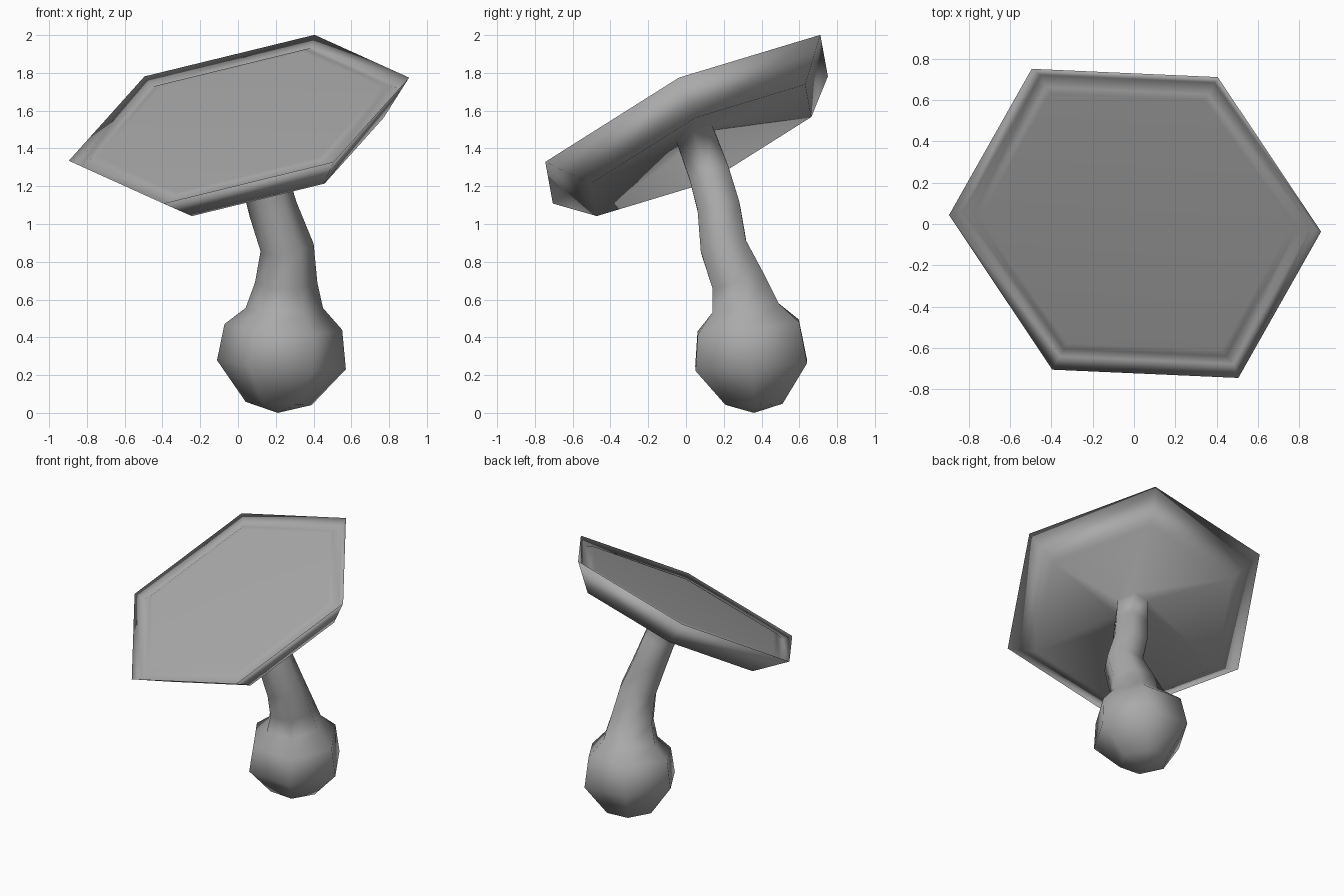
import bpy
import bmesh
from math import cos, sin, tau
from mathutils import Vector

cube = bpy.data.objects.get("Cube")
if cube:
    bpy.data.objects.remove(cube, do_unlink=True)

SIDES = 6
grey = bpy.data.materials.new("plain_grey")
grey.use_nodes = True
colour = (0.4, 0.4, 0.4, 1)
grey.diffuse_color = colour
grey.node_tree.nodes["Principled BSDF"].inputs["Base Color"].default_value = colour


def ring(bm, centre, normal, radius, hint):
    """Hexagon of vertices around a centre, first corner towards the hint."""
    n = Vector(normal).normalized()
    u = Vector(hint)
    u = (u - n * u.dot(n)).normalized()
    v = n.cross(u)
    return [bm.verts.new(Vector(centre) + radius * (u * cos(tau * i / SIDES) + v * sin(tau * i / SIDES)))
            for i in range(SIDES)]


def bridge(bm, lower, upper):
    for i in range(SIDES):
        j = (i + 1) % SIDES
        bm.faces.new((lower[i], lower[j], upper[j], upper[i]))


tilt = Vector((-0.233, -0.421, 0.877)).normalized()
rim_centre = Vector((0.005, 0.003, 1.555))
across = (0.90, -0.04, 0.22)
rim_radius = 0.928

# Bulb and bent stem: centre, axis, radius; the last ring joins the underside
stem_path = [
    ((0.215, 0.36, 0.05), (0.05, -0.02, 1), 0.175),
    ((0.23, 0.345, 0.255), (0.07, -0.07, 1), 0.342),
    ((0.24, 0.33, 0.455), (0.05, -0.12, 1), 0.312),
    ((0.245, 0.315, 0.555), (0, -0.14, 1), 0.205),
    ((0.255, 0.28, 0.69), (0, -0.25, 1), 0.165),
    ((0.26, 0.20, 0.875), (-0.15, -0.25, 1), 0.142),
    ((0.185, 0.175, 1.08), (-0.3, -0.2, 1), 0.130),
    ((0.135, 0.125, 1.26), (-0.3, -0.3, 1), 0.125),
    ((0.06, 0.05, 1.465), tilt, 0.120),
]

# Tilted dish: scale and depth of rim, groove, raised plate edge, plate top
dish_profile = [(1.0, 0.0), (0.935, 0.045), (0.87, 0.02), (0.83, 0.018)]

bm = bmesh.new()
rings = [ring(bm, c, n, r, (1, 0, 0)) for c, n, r in stem_path]
rings.append(ring(bm, (0.068, 0.08, 1.39), tilt, rim_radius * 0.78, across))
rings += [ring(bm, rim_centre - tilt * depth, tilt, rim_radius * scale, across)
          for scale, depth in dish_profile]
for lower, upper in zip(rings, rings[1:]):
    bridge(bm, lower, upper)

# Close the bulb with a pole and the dish with a flat plate
pole = bm.verts.new((0.21, 0.36, 0))
for i in range(SIDES):
    bm.faces.new((pole, rings[0][(i + 1) % SIDES], rings[0][i]))
bm.faces.new(rings[-1])

bmesh.ops.recalc_face_normals(bm, faces=bm.faces)
for face in bm.faces:
    face.smooth = True
mesh = bpy.data.meshes.new("dish_on_stem")
bm.to_mesh(mesh)
bm.free()
mesh.materials.append(grey)
dish_on_stem = bpy.data.objects.new("dish_on_stem", mesh)
bpy.context.collection.objects.link(dish_on_stem)
